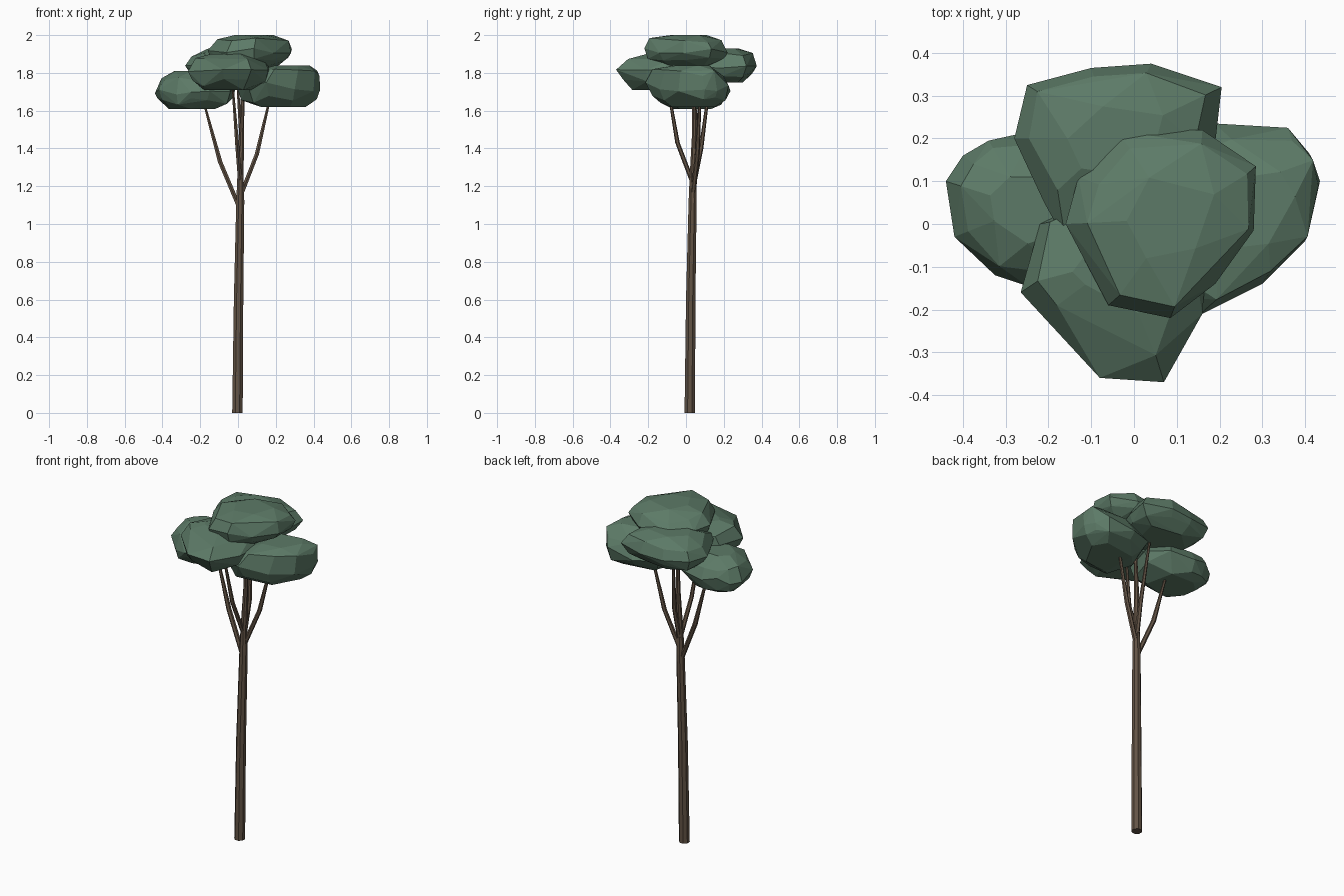
import bpy, bmesh, math, random
from mathutils import Vector

if "Cube" in bpy.data.objects:
    bpy.data.objects.remove(bpy.data.objects["Cube"])

random.seed(4)


def material(name, rgb):
    m = bpy.data.materials.new(name)
    m.diffuse_color = (*rgb, 1)
    m.use_nodes = True
    m.node_tree.nodes["Principled BSDF"].inputs["Base Color"].default_value = m.diffuse_color
    return m


leaf = material("leaf_green", (0.108, 0.195, 0.135))
bark = material("bark_brown", (0.125, 0.088, 0.06))


def finish(name, bm, mat):
    bmesh.ops.recalc_face_normals(bm, faces=bm.faces[:])
    me = bpy.data.meshes.new(name)
    bm.to_mesh(me)
    bm.free()
    me.materials.append(mat)
    bpy.context.collection.objects.link(bpy.data.objects.new(name, me))


def limb(name, path, sides):
    """Tapered tube through (x, y, z, radius) stations, closed at both ends."""
    bm = bmesh.new()
    rings = []
    for x, y, z, r in path:
        rings.append([bm.verts.new((x + r * math.cos(math.tau * (i + .5) / sides),
                                    y + r * math.sin(math.tau * (i + .5) / sides), z))
                      for i in range(sides)])
    for a, b in zip(rings, rings[1:]):
        for i in range(sides):
            j = (i + 1) % sides
            bm.faces.new((a[i], a[j], b[j], b[i]))
    bm.faces.new(rings[0][::-1])
    bm.faces.new(rings[-1])
    finish(name, bm, bark)


# height fraction, outline scale, jitter
LAYERS = [(0.0, 0.62, 0.0), (0.2, 0.88, 0.05), (0.48, 1.0, 0.0),
          (0.8, 0.84, 0.05), (1.0, 0.46, 0.0)]


def clump(name, outline, z0, z1, lean=(0, 0)):
    """Faceted foliage pad: scaled plan outlines wrapped in a convex hull."""
    bm = bmesh.new()
    c = sum((Vector(p) for p in outline), Vector((0, 0))) / len(outline)
    for f, s, jit in LAYERS:
        for k, p in enumerate(outline):
            if s < 0.7 and k % 2:
                continue
            q = c + (Vector(p) - c) * (s + random.uniform(-jit, jit))
            q += Vector(lean) * max(0, f - 0.5)
            dz = random.uniform(-.11, .11) if 0 < f < 1 else 0
            bm.verts.new((q.x, q.y, z0 + (z1 - z0) * (f + dz)))
    hull = bmesh.ops.convex_hull(bm, input=bm.verts[:])
    loose = [v for v in bm.verts if not v.link_faces]
    bmesh.ops.delete(bm, geom=loose, context='VERTS')
    bmesh.ops.dissolve_limit(bm, angle_limit=math.radians(4),
                             verts=bm.verts[:], edges=bm.edges[:])
    finish(name, bm, leaf)


# Trunk and branches
limb("trunk", [(-.003, .02, 0, .03), (.003, .025, .6, .027), (.012, .035, 1.12, .023),
               (.013, .036, 1.25, .018), (.02, .045, 1.5, .013), (.03, .04, 1.86, .008)], 8)
limb("left_branch", [(.01, .035, 1.08, .014), (-.095, .05, 1.33, .014),
                     (-.185, .055, 1.66, .006)], 6)
limb("right_branch", [(.01, .035, 1.14, .014), (.10, .06, 1.37, .013),
                      (.17, .075, 1.67, .007)], 6)
limb("front_branch", [(.012, .035, 1.22, .013), (-.005, -.045, 1.43, .012),
                      (-.03, -.10, 1.75, .006)], 6)
limb("back_branch", [(.012, .035, 1.18, .013), (.02, .08, 1.40, .012),
                     (-.005, .13, 1.78, .006)], 6)

# Foliage pads
clump("left_foliage", [(-.44, .10), (-.40, .16), (-.34, .195), (-.25, .215), (-.10, .19),
                       (-.01, .08), (-.04, -.08), (-.15, -.14), (-.25, -.145),
                       (-.325, -.12), (-.42, -.03)], 1.61, 1.81)
clump("right_foliage", [(.435, .10), (.41, .165), (.36, .225), (.19, .235), (.05, .18),
                        (0, 0), (.05, -.17), (.15, -.215), (.30, -.14), (.40, -.04)],
      1.62, 1.84, (.1, 0))
clump("front_foliage", [(-.265, -.16), (-.22, 0), (-.10, .06), (.10, .04), (.17, -.08),
                        (.16, -.21), (.07, -.37), (-.08, -.36), (-.20, -.225)],
      1.71, 1.90, (0, .08))
clump("back_foliage", [(-.28, .20), (-.25, .325), (-.10, .365), (.04, .375), (.205, .32),
                       (.19, .19), (.12, 0), (-.16, -.04), (-.21, .05)], 1.75, 1.93)
clump("top_foliage", [(-.16, 0), (-.13, .11), (-.045, .22), (.16, .22), (.285, .135),
                      (.28, -.015), (.19, -.14), (.085, -.22), (-.06, -.19)],
      1.83, 2.0, (.04, 0))
